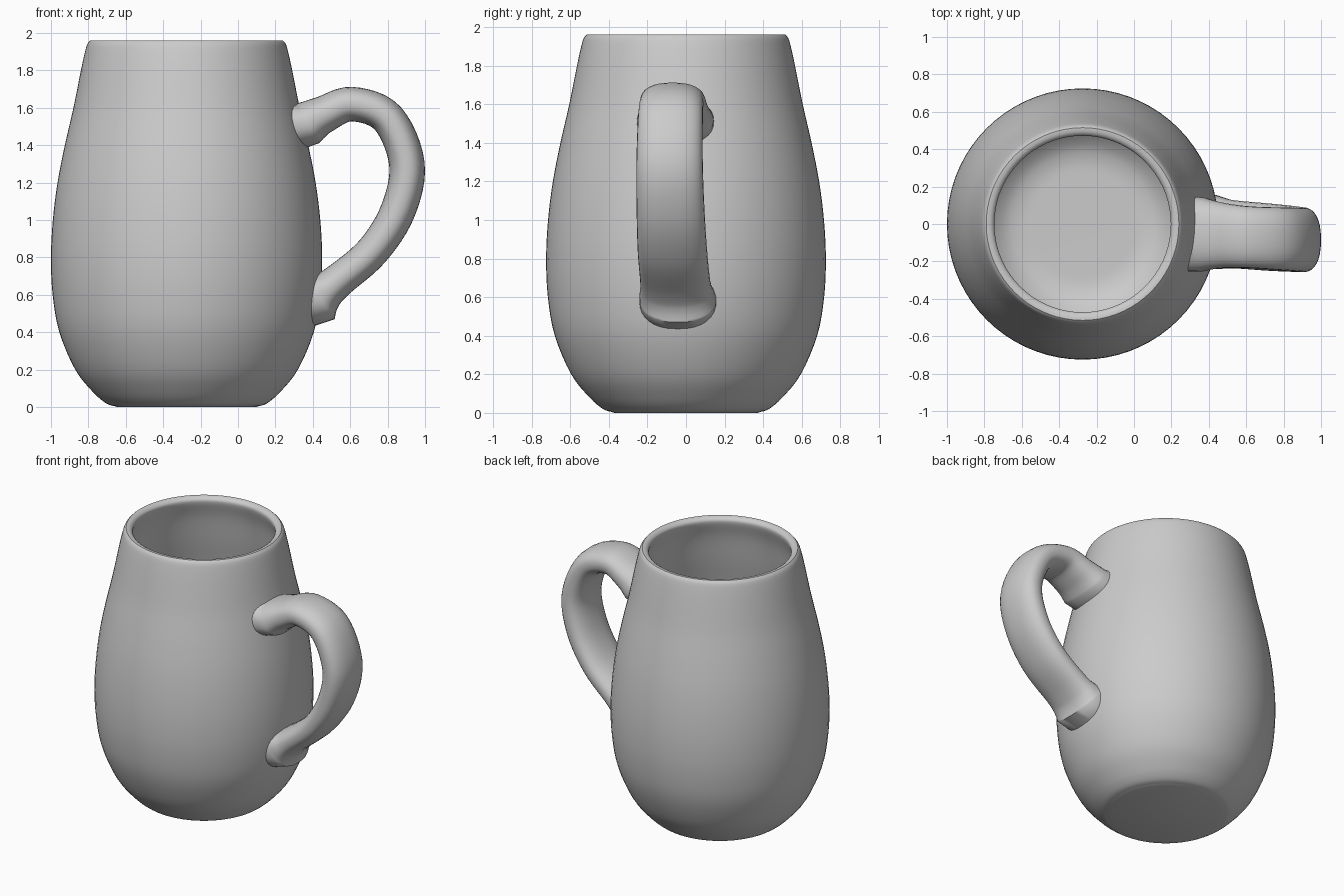
import bpy, bmesh, math

if "Cube" in bpy.data.objects:
    bpy.data.objects.remove(bpy.data.objects["Cube"])

CX = -0.275  # mug axis


def smooth_path(pts, steps):
    """Catmull-Rom through tuples of any length."""
    out = []
    n = len(pts)
    for i in range(n - 1):
        a, b, c, d = pts[max(i - 1, 0)], pts[i], pts[i + 1], pts[min(i + 2, n - 1)]
        for s in range(steps):
            t = s / steps
            out.append(tuple(0.5 * (2 * q + (r - p) * t + (2 * p - 5 * q + 4 * r - w) * t * t
                                    + (3 * q - p - 3 * r + w) * t ** 3)
                             for p, q, r, w in zip(a, b, c, d)))
    out.append(pts[-1])
    return out


def loft(name, rings, angle=40):
    """Skin a list of closed rings and cap both ends."""
    n = len(rings[0])
    verts = [v for r in rings for v in r]
    faces = [(i * n + j, i * n + (j + 1) % n, (i + 1) * n + (j + 1) % n, (i + 1) * n + j)
             for i in range(len(rings) - 1) for j in range(n)]
    faces += [tuple(range(n)), tuple(range(len(verts) - n, len(verts)))]
    me = bpy.data.meshes.new(name)
    me.from_pydata(verts, [], faces)
    bm = bmesh.new()
    bm.from_mesh(me)
    bmesh.ops.recalc_face_normals(bm, faces=bm.faces)
    bm.to_mesh(me)
    bm.free()
    ob = bpy.data.objects.new(name, me)
    bpy.context.collection.objects.link(ob)
    bpy.ops.object.select_all(action='DESELECT')
    ob.select_set(True)
    bpy.context.view_layer.objects.active = ob
    bpy.ops.object.shade_smooth_by_angle(angle=math.radians(angle))
    return ob


# Mug body: outer profile, rim, inner profile (radius, height)
outer = smooth_path([(.385, .005), (.43, .02), (.50, .08), (.595, .2), (.68, .4), (.716, .6),
                     (.725, .8), (.715, 1.0), (.69, 1.2), (.651, 1.4), (.605, 1.6),
                     (.565, 1.8), (.543, 1.9), (.53, 1.942), (.515, 1.96)], 4)
inner = smooth_path([(.48, 1.95), (.473, 1.92), (.51, 1.8), (.55, 1.6), (.597, 1.4), (.637, 1.2),
                     (.662, 1.0), (.671, .8), (.66, .6), (.62, .4), (.53, .22),
                     (.43, .12), (.34, .085), (.25, .08)], 4)
profile = [(.37, 0)] + outer + [(.495, 1.96)] + inner
SEG = 72
loft("mug_body", [[(CX + r * math.cos(2 * math.pi * k / SEG), r * math.sin(2 * math.pi * k / SEG), z)
                   for k in range(SEG)] for r, z in profile])


def wall_x(y, z):
    """x of the outer wall on the handle side."""
    for (r0, z0), (r1, z1) in zip(outer, outer[1:]):
        if z0 <= z <= z1:
            r = r0 + (r1 - r0) * (z - z0) / (z1 - z0)
            return CX + math.sqrt(r * r - y * y)
    return CX


# Handle: path x, z, y, half width, half thickness
path = smooth_path([(.36, 1.51, -.055, .2, .125), (.46, 1.565, -.06, .177, .1),
                    (.61, 1.62, -.07, .165, .092), (.80, 1.545, -.08, .168, .092),
                    (.903, 1.30, -.085, .172, .095), (.855, 1.05, -.08, .176, .094),
                    (.72, .835, -.07, .18, .09), (.535, .675, -.055, .182, .092),
                    (.465, .62, -.048, .192, .112), (.42, .585, -.042, .2, .155)], 6)
rings = []
N = 32
for i, (x, z, y, w, t) in enumerate(path):
    a, b = path[max(i - 1, 0)], path[min(i + 1, len(path) - 1)]
    dx, dz = b[0] - a[0], b[1] - a[1]
    length = math.hypot(dx, dz)
    nx, nz = -dz / length, dx / length
    ring = []
    for k in range(N):
        c, s = math.cos(2 * math.pi * k / N), math.sin(2 * math.pi * k / N)
        u = t * math.copysign(abs(c) ** .85, c)
        v = y + w * math.copysign(abs(s) ** .85, s)
        if i in (0, len(path) - 1):  # ends hug the curved wall
            pz = z + u * (1 if i == 0 else -1)
            ring.append((wall_x(v, pz) - .015, v, pz))
        else:
            px, pz = x + nx * u, z + nz * u
            ring.append((max(px, wall_x(v, pz) - .01), v, pz))
    rings.append(ring)
loft("handle", rings, 60)
